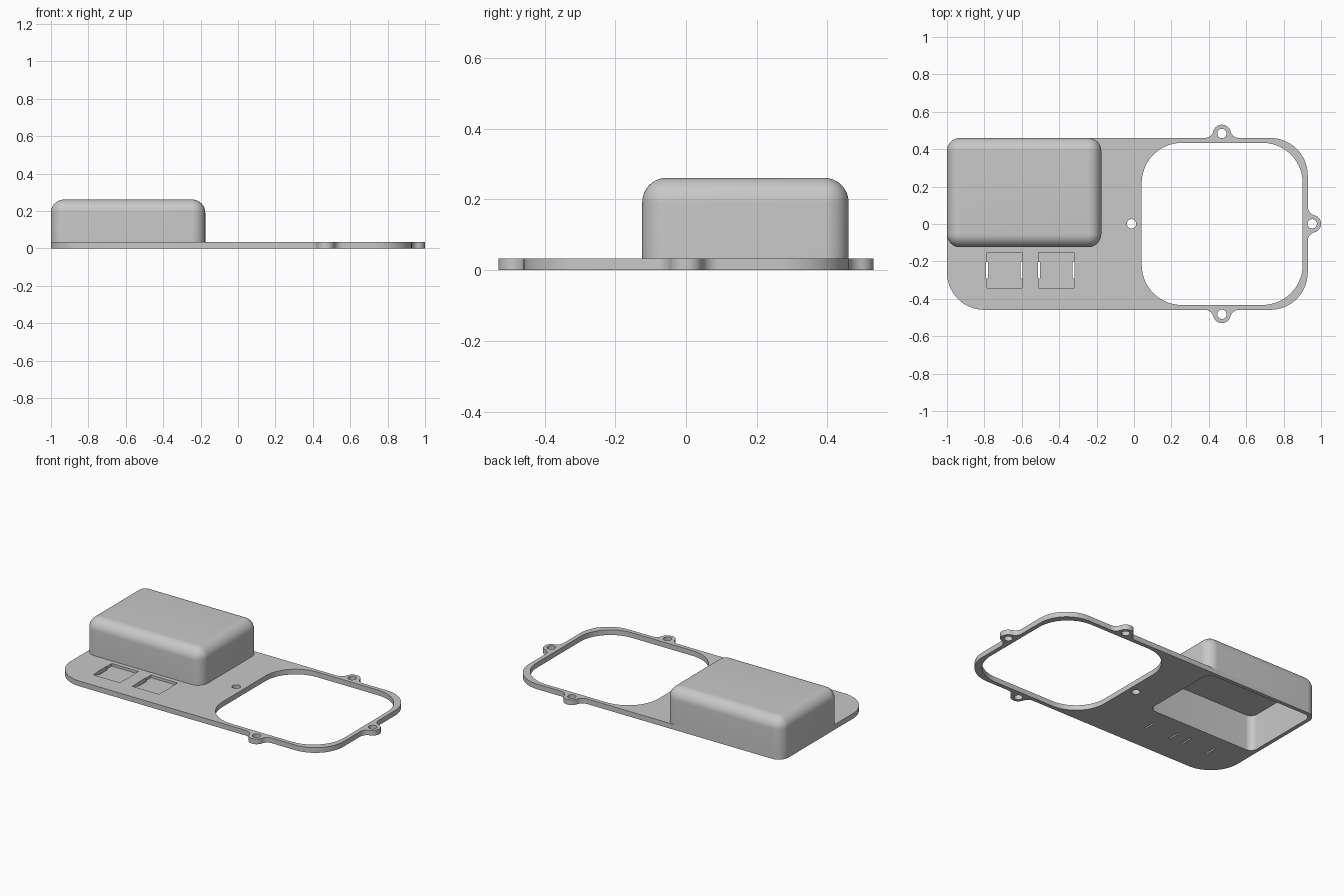
import bpy, bmesh, math
from math import pi, cos, sin, atan2

if "Cube" in bpy.data.objects:
    bpy.data.objects.remove(bpy.data.objects["Cube"])

THICK = 0.033                      # plate thickness
WALL = 0.025                       # cover wall thickness

grey = bpy.data.materials.new("plain grey")
grey.use_nodes = True
grey.diffuse_color = (0.58, 0.58, 0.58, 1)
grey.node_tree.nodes["Principled BSDF"].inputs["Base Color"].default_value = (0.58, 0.58, 0.58, 1)


def arc(cx, cy, r, a0, a1, n=14):
    return [(cx + r * cos(a0 + (a1 - a0) * i / n),
             cy + r * sin(a0 + (a1 - a0) * i / n)) for i in range(n + 1)]


def round_rect(x0, x1, y0, y1, r):
    """Counterclockwise outline with rounded corners."""
    return (arc(x0 + r, y0 + r, r, pi, 1.5 * pi) + arc(x1 - r, y0 + r, r, 1.5 * pi, 2 * pi)
            + arc(x1 - r, y1 - r, r, 0, pi / 2) + arc(x0 + r, y1 - r, r, pi / 2, pi))


def rect(x0, x1, y0, y1):
    return [(x0, y0), (x1, y0), (x1, y1), (x0, y1)]


def circle(cx, cy, r):
    return arc(cx, cy, r, 0, 2 * pi, 32)[:-1]


def ear(bx, by, nx, ny, h=0.024, r=0.047, f=0.048):
    """Outline of a screw ear blended into a straight edge; (nx, ny) points outward."""
    d = math.sqrt((r + f) ** 2 - (f - h) ** 2)
    a = atan2(f - h, d)
    pts = (arc(-d, f, f, -pi / 2, -a, 8) + arc(0, h, r, pi - a, a, 24)[1:-1]
           + arc(d, f, f, pi + a, 1.5 * pi, 8))
    return [(bx - u * ny + v * nx, by + u * nx + v * ny) for u, v in pts]


def loft(bm, rings):
    """Join (outline, z) rings with quads; return the vertex rings."""
    vr = [[bm.verts.new((x, y, z)) for x, y in pts] for pts, z in rings]
    for a, b in zip(vr, vr[1:]):
        for i in range(len(a)):
            j = (i + 1) % len(a)
            bm.faces.new((a[i], a[j], b[j], b[i]))
    return vr


def finish(bm, name):
    bmesh.ops.recalc_face_normals(bm, faces=bm.faces)
    me = bpy.data.meshes.new(name)
    bm.to_mesh(me)
    bm.free()
    me.materials.append(grey)
    ob = bpy.data.objects.new(name, me)
    bpy.context.collection.objects.link(ob)
    return ob


def prisms(name, outlines, z0, z1):
    bm = bmesh.new()
    for o in outlines:
        vr = loft(bm, [(o, z0), (o, z1)])
        bm.faces.new(vr[0][::-1])
        bm.faces.new(vr[1])
    return finish(bm, name)


def smooth(ob):
    bpy.ops.object.select_all(action='DESELECT')
    ob.select_set(True)
    bpy.context.view_layer.objects.active = ob
    bpy.ops.object.shade_smooth_by_angle(angle=math.radians(30))


# Plate outline with three screw ears
L, R, F, B = -1.0, 0.929, -0.459, 0.46
outline = (arc(L + 0.2, F + 0.2, 0.2, pi, 1.5 * pi) + ear(0.47, F, 0, -1)
           + arc(R - 0.2, F + 0.2, 0.2, 1.5 * pi, 2 * pi) + ear(R, 0.001, 1, 0)
           + arc(R - 0.2, B - 0.2, 0.2, 0, pi / 2) + ear(0.47, B, 0, 1)
           + arc(L + 0.07, B - 0.07, 0.07, pi / 2, pi))
plate = prisms("base_plate", [outline], 0, THICK)

# Large opening, screw holes and the mouth of the cover
BX0, BX1, BY0, BY1, BR = -1.0, -0.175, -0.124, 0.46, 0.07
inner = round_rect(BX0 + WALL, BX1 - WALL, BY0 + WALL, BY1 - WALL, BR - WALL)
through = [round_rect(0.041, 0.902, -0.433, 0.434, 0.215), inner]
through += [circle(x, y, 0.025) for x, y in
            ((0.47, 0.484), (0.47, -0.483), (0.953, 0.001), (-0.013, 0.001))]

# Two square pockets with a slot at each side
pockets, slots = [], []
for x0 in (-0.787, -0.51):
    x1 = x0 + 0.188
    pockets.append(rect(x0, x1, -0.341, -0.152))
    slots += [rect(x - 0.005, x + 0.005, -0.292, -0.203) for x in (x0 + 0.002, x1 - 0.002)]

for name, shapes, z0 in (("opening_cutter", through, -0.1),
                         ("pocket_cutter", pockets, 0.016),
                         ("slot_cutter", slots, -0.1)):
    cutter = prisms(name, shapes, z0, 0.1)
    mod = plate.modifiers.new(name, 'BOOLEAN')
    mod.operation, mod.solver, mod.object = 'DIFFERENCE', 'EXACT', cutter
    bpy.context.view_layer.objects.active = plate
    bpy.ops.object.modifier_apply(modifier=name)
    bpy.data.objects.remove(cutter)
smooth(plate)

# Hollow cover with rounded top edges, open underneath
TOP, CEILING, STEPS = 0.261, 0.232, 10
rings = [(inner, CEILING), (inner, THICK),
         (round_rect(BX0, BX1, BY0, BY1, BR), THICK)]
for i in range(STEPS + 1):
    a = i / STEPS * pi / 2
    s = BR * (1 - cos(a)) * 0.98
    rings.append((round_rect(BX0 + s, BX1 - s, BY0 + s, BY1 - s, BR - s),
                  TOP - BR + BR * sin(a)))
bm = bmesh.new()
vr = loft(bm, rings)
bm.faces.new(vr[0])
bm.faces.new(vr[-1])
cover = finish(bm, "box_cover")
smooth(cover)
